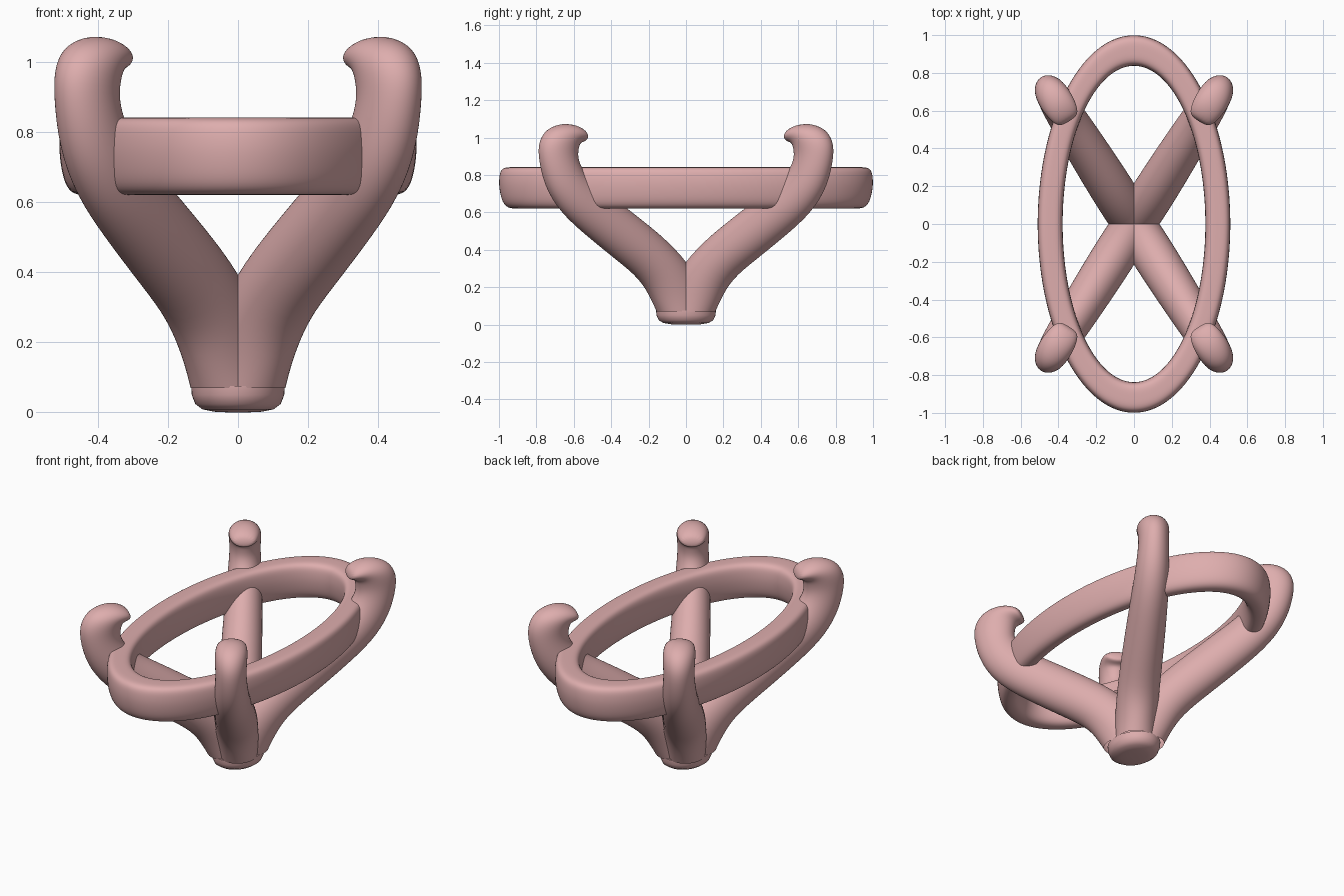
import bpy, math
from mathutils import Vector

if "Cube" in bpy.data.objects:
    bpy.data.objects.remove(bpy.data.objects["Cube"])

mat = bpy.data.materials.new("rose_metal")
mat.diffuse_color = (0.73, 0.42, 0.42, 1)
mat.use_nodes = True
mat.node_tree.nodes["Principled BSDF"].inputs["Base Color"].default_value = mat.diffuse_color


def make(name, rings, closed=False, cap_start=False, cap_end=False, levels=2):
    """Skin a list of equal-length vertex rings into a smooth object."""
    n, m = len(rings[0]), len(rings)
    verts = [p for r in rings for p in r]
    faces = []
    for i in range(m if closed else m - 1):
        j = (i + 1) % m
        for k in range(n):
            l = (k + 1) % n
            faces.append((i * n + k, i * n + l, j * n + l, j * n + k))
    if cap_start:
        faces.append(tuple(reversed(range(n))))
    if cap_end:
        faces.append(tuple(range((m - 1) * n, m * n)))
    me = bpy.data.meshes.new(name)
    me.from_pydata(verts, [], faces)
    me.materials.append(mat)
    ob = bpy.data.objects.new(name, me)
    bpy.context.collection.objects.link(ob)
    bpy.context.view_layer.objects.active = ob
    ob.select_set(True)
    bpy.ops.object.mode_set(mode='EDIT')
    bpy.ops.mesh.select_all(action='SELECT')
    bpy.ops.mesh.normals_make_consistent(inside=False)
    bpy.ops.object.mode_set(mode='OBJECT')
    ob.select_set(False)
    me.polygons.foreach_set("use_smooth", [True] * len(me.polygons))
    if levels:
        s = ob.modifiers.new("smooth", 'SUBSURF')
        s.levels = s.render_levels = levels
    return ob


# Oval gallery ring: cross-section is (0 inner .. 1 outer, height)
section = [(.5, .842), (.8, .842), (.96, .825), (1.0, .78), (1.0, .735),
           (.92, .665), (.76, .626), (.5, .619), (.24, .626), (.08, .665),
           (0, .735), (0, .78), (.04, .825), (.2, .842)]
rings = []
for i in range(64):
    a = math.tau * i / 64
    rings.append([((.378 + .133 * u) * math.cos(a),
                   (.838 + .163 * u) * math.sin(a), z) for u, z in section])
make("gallery_ring", rings, closed=True)

# Prong: ellipses spanned between outer and inner rails in a slanted plane
d = Vector((.534, .845, 0))
w = Vector((.845, -.534, 0))
path = [(.18, .33, .13, .118), (.355, .45, .13, .115),
        (.55, .58, .128, .108), (.70, .685, .122, .10), (.78, .79, .118, .092)]
rails = [((.172, .07), (-.112, .07), .112), ((.205, .13), (-.09, .23), .116)]
for i, (s, z, a, b) in enumerate(path):
    p = path[i - 1] if i else (.09, .19)
    q = path[i + 1] if i + 1 < len(path) else (.81, .90)
    t = Vector((q[0] - p[0], q[1] - p[1])).normalized()
    rails.append(((s + a * t.y, z - a * t.x), (s - a * t.y, z + a * t.x), b))
rails += [((.927, .90), (.695, .895), .084), ((.92, .985), (.69, .94), .088),
          ((.87, 1.052), (.685, .963), .09), ((.77, 1.08), (.67, .973), .085),
          ((.69, 1.064), (.652, .977), .072), ((.648, 1.035), (.64, .988), .05)]
rings = []
for o, n, b in rails:
    O, N = d * o[0] + Vector((0, 0, o[1])), d * n[0] + Vector((0, 0, n[1]))
    c, h = (O + N) / 2, (O - N) / 2
    rings.append([c + h * math.cos(k * math.tau / 16) * 1.01
                  + w * b * math.sin(k * math.tau / 16) * 1.01 for k in range(16)])
prong = make("prongs", rings, cap_end=True)
m = prong.modifiers.new("mirror", 'MIRROR')
m.use_axis = (True, True, False)
m.use_mirror_merge = False

# Rounded oval foot where the prongs meet
foot = [(1, .076), (.985, .05), (.91, .024), (.76, .009), (.5, .002), (.2, 0)]
rings = [[(.134 * r * math.cos(k * math.tau / 48), .16 * r * math.sin(k * math.tau / 48), z)
          for k in range(48)] for r, z in foot]
f = make("foot", rings, cap_start=True, cap_end=True, levels=0)
f.select_set(True)
bpy.ops.object.shade_smooth_by_angle(angle=math.radians(40))
